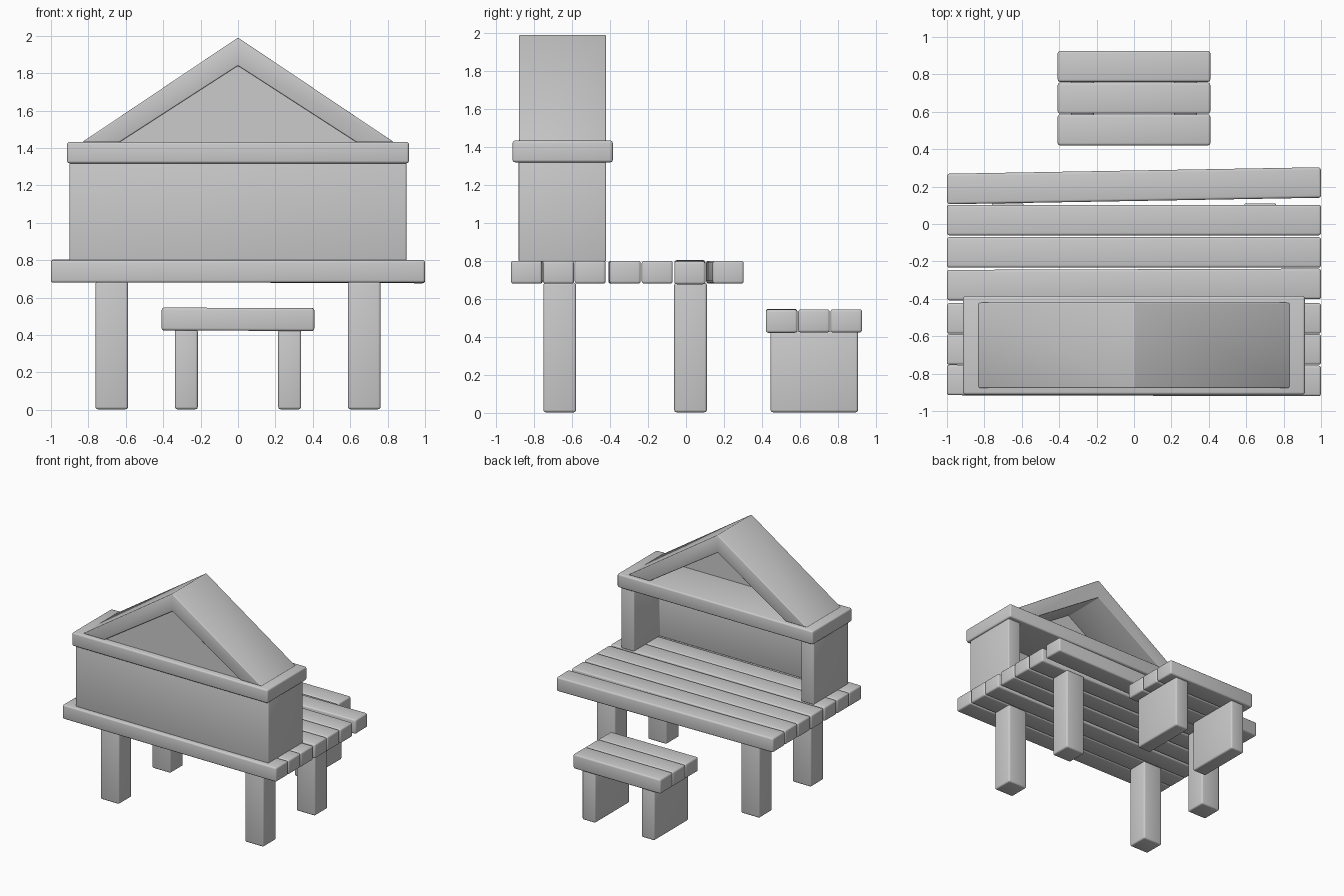
import bpy, bmesh
from math import radians
from mathutils import Matrix, Vector

if "Cube" in bpy.data.objects:
    bpy.data.objects.remove(bpy.data.objects["Cube"])


def finish(name, bm, bevel, loc=(0, 0, 0), rot=(0, 0, 0)):
    bmesh.ops.recalc_face_normals(bm, faces=bm.faces)
    if bevel:
        bmesh.ops.bevel(bm, geom=bm.edges[:], offset=bevel, segments=3,
                        profile=0.5, affect='EDGES', clamp_overlap=True)
    me = bpy.data.meshes.new(name)
    bm.to_mesh(me)
    bm.free()
    ob = bpy.data.objects.new(name, me)
    bpy.context.collection.objects.link(ob)
    ob.location = loc
    ob.rotation_euler = rot
    bpy.ops.object.select_all(action='DESELECT')
    bpy.context.view_layer.objects.active = ob
    ob.select_set(True)
    bpy.ops.object.shade_smooth_by_angle(angle=radians(40))
    return ob


def box(name, x, y, z, rot=(0, 0, 0), bevel=0.013):
    """Bevelled board given its (min, max) range on each axis."""
    size = [r[1] - r[0] for r in (x, y, z)]
    mid = [(r[0] + r[1]) / 2 for r in (x, y, z)]
    bm = bmesh.new()
    bmesh.ops.create_cube(bm, size=1, matrix=Matrix.Diagonal((*size, 1)))
    return finish(name, bm, bevel, mid, rot)


def prism(name, points, extrude, bevel):
    """Profile of 3D points swept along a vector."""
    bm = bmesh.new()
    face = bm.faces.new([bm.verts.new(p) for p in points])
    new = bmesh.ops.extrude_face_region(bm, geom=[face], use_keep_orig=True)
    verts = [g for g in new['geom'] if isinstance(g, bmesh.types.BMVert)]
    bmesh.ops.translate(bm, vec=Vector(extrude), verts=verts)
    return finish(name, bm, bevel)


# table top planks: start y, yaw and roll in degrees (slightly uneven)
planks = [(-0.918, -0.15, 0), (-0.752, 0, 0), (-0.586, 0, 0.0), (-0.405, 0.2, 0),
          (-0.233, 0, 0), (-0.061, 0, 0.2), (0.123, 1.0, 0)]
for i, (y, yaw, tilt) in enumerate(planks):
    box(f"table_plank_{i + 1}", (-1, 1), (y, y + 0.163), (0.68, 0.80),
        (0, radians(tilt), radians(yaw)))

# table legs
for s, side in ((-1, "left"), (1, "right")):
    for y, end in ((-0.75, "front"), (-0.062, "back")):
        x = sorted((s * 0.588, s * 0.762))
        box(f"table_leg_{end}_{side}", x, (y, y + 0.172), (0.003, 0.685))

# shelter walls, open towards the back
t = 0.12
walls = [(-0.9, -0.88), (0.9, -0.88), (0.9, -0.42), (0.9 - t, -0.42),
         (0.9 - t, -0.88 + t), (t - 0.9, -0.88 + t), (t - 0.9, -0.42), (-0.9, -0.42)]
prism("shelter_walls", [(x, y, 0.795) for x, y in walls], (0, 0, 0.53), 0.008)

# slab over the walls
box("shelter_ceiling", (-0.914, 0.914), (-0.912, -0.385), (1.318, 1.432))

# gable roof and its recessed panel
roof = [(-0.835, 1.43), (-0.635, 1.43), (0, 1.84), (0.635, 1.43), (0.835, 1.43), (0, 1.99)]
prism("gable_roof", [(x, -0.878, z) for x, z in roof], (0, 0.458, 0), 0.007)
gable = [(-0.66, 1.425), (0.66, 1.425), (0, 1.855)]
prism("gable_panel", [(x, -0.862, z) for x, z in gable], (0, 0.08, 0), 0)

# bench
for i in range(3):
    y = 0.42 + i * 0.17
    box(f"bench_plank_{i + 1}", (-0.408, 0.408), (y, y + 0.166), (0.423, 0.545),
        (0, radians(0.25 if i == 0 else 0), 0))
for s, side in ((-1, "left"), (1, "right")):
    box(f"bench_leg_{side}", sorted((s * 0.215, s * 0.338)), (0.445, 0.905), (0.003, 0.43))
